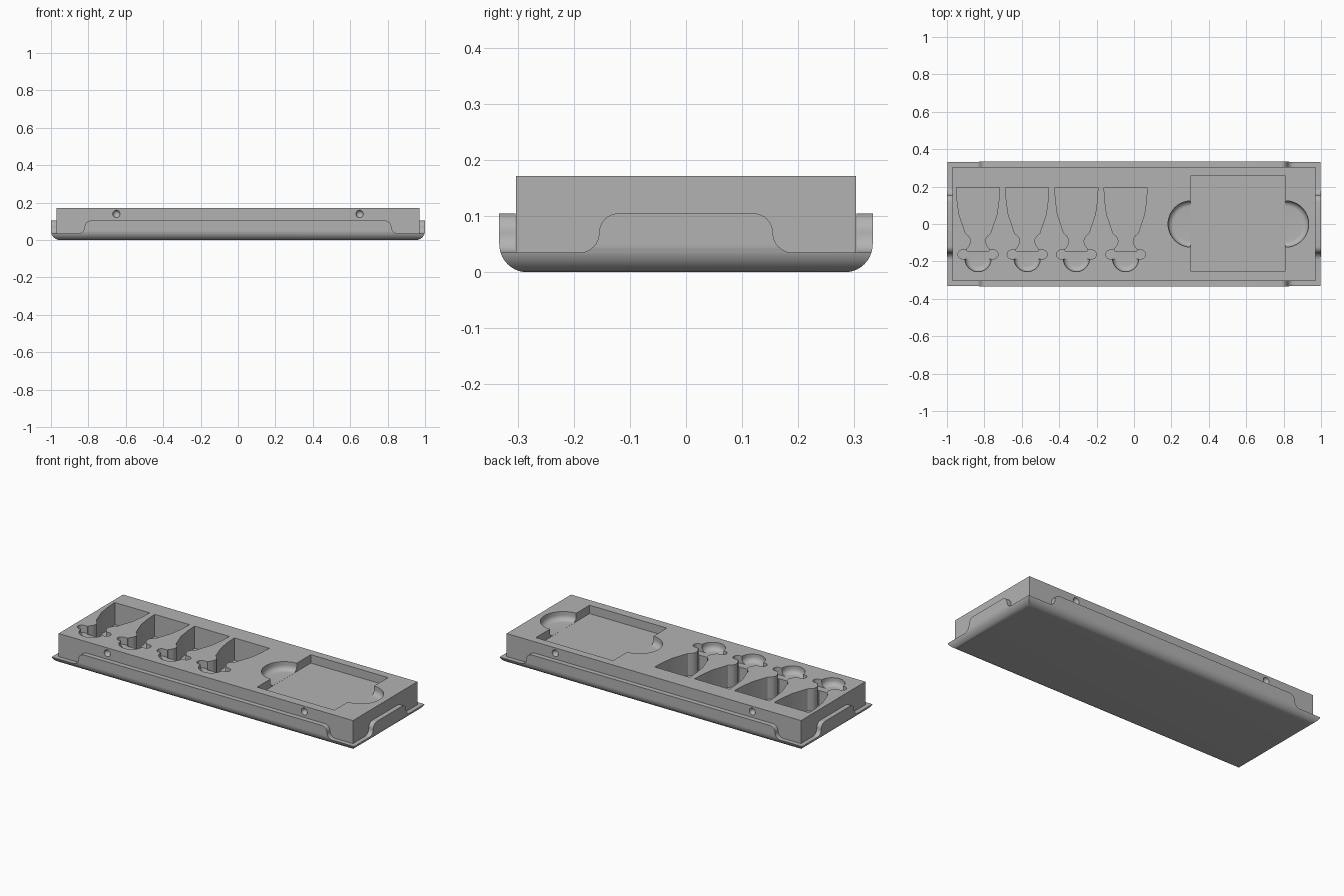
import bpy, bmesh, math
from mathutils import Vector

cube = bpy.data.objects.get("Cube")
if cube:
    bpy.data.objects.remove(cube, do_unlink=True)

grey = bpy.data.materials.new("plain grey")
grey.use_nodes = True
colour = (0.45, 0.45, 0.45, 1)
grey.diffuse_color = colour
grey.node_tree.nodes["Principled BSDF"].inputs["Base Color"].default_value = colour


def finish(name, bm):
    bmesh.ops.recalc_face_normals(bm, faces=bm.faces[:])
    mesh = bpy.data.meshes.new(name)
    bm.to_mesh(mesh)
    bm.free()
    mesh.materials.append(grey)
    obj = bpy.data.objects.new(name, mesh)
    bpy.context.collection.objects.link(obj)
    return obj


def loft(name, rings):
    """Join closed rings of equal length and cap both ends."""
    bm = bmesh.new()
    rows = [[bm.verts.new(p) for p in ring] for ring in rings]
    n = len(rows[0])
    for a, b in zip(rows, rows[1:]):
        for i in range(n):
            j = (i + 1) % n
            bm.faces.new((a[i], a[j], b[j], b[i]))
    bm.faces.new(rows[0][::-1])
    bm.faces.new(rows[-1])
    return finish(name, bm)


def rect(hx, hy, z):
    return [(-hx, -hy, z), (hx, -hy, z), (hx, hy, z), (-hx, hy, z)]


def block(name, hx, hy, z0, z1, cx=0, cy=0):
    return loft(name, [[(x + cx, y + cy, z) for x, y, z in rect(hx, hy, h)] for h in (z0, z1)])


def arc(cx, cy, r, a0, a1, steps=8):
    angles = [math.radians(a0 + (a1 - a0) * i / steps) for i in range(steps + 1)]
    return [(cx + r * math.cos(a), cy + r * math.sin(a)) for a in angles]


def prism(name, outline, z0, z1):
    return loft(name, [[(x, y, z) for x, y in outline] for z in (z0, z1)])


def round_well(name, x, y, r, floor, fillet):
    """Round cutter with a filleted lower edge."""
    profile = arc(r - fillet, floor + fillet, fillet, -90, 0) + [(r, 0.25)]
    return loft(name, [[(px, py, z) for px, py in arc(x, y, pr, 0, 352.5, 47)]
                       for pr, z in profile])


def cut(target, cutters):
    for cutter in cutters:
        cutter.hide_render = True
        mod = target.modifiers.new("cut", "BOOLEAN")
        mod.operation = "DIFFERENCE"
        mod.solver = "EXACT"
        mod.object = cutter
        bpy.context.view_layer.objects.active = target
        bpy.ops.object.modifier_apply(modifier=mod.name)
        bpy.data.objects.remove(cutter, do_unlink=True)


def smooth(obj):
    bpy.ops.object.select_all(action="DESELECT")
    obj.select_set(True)
    bpy.context.view_layer.objects.active = obj
    bpy.ops.object.shade_smooth_by_angle(angle=math.radians(30))


HX, HY, RIM, LIP = 1.0, 0.333, 0.105, 0.035
IX, IY, TOP = 0.971, 0.304, 0.172

# Tray with rounded lower edges and mitred corners
edge = arc(-0.05, 0.05, 0.05, -90, 0, 10)
rings = [rect(HX + inset, HY + inset, z) for inset, z in edge]
rings += [rect(HX, HY, RIM), rect(IX, IY, RIM), rect(IX, IY, 0.02)]
tray = loft("tray", rings)

# Curved drops in the tray wall towards each corner
r = (RIM - LIP) / 2


def drop(start):
    curve = arc(start, LIP + r, r, 90, 0) + arc(start + 2 * r, LIP + r, r, 180, 270)[1:]
    return [(start, 0.2)] + curve + [(1.1, LIP), (1.1, 0.2)]


notches = []
for sx in (-1, 1):
    for sy in (-1, 1):
        notches.append(loft("long_wall_notch", [[(sx * u, sy * y, z) for u, z in drop(0.785)]
                                                for y in (IY - 0.01, 0.4)]))
        notches.append(loft("end_wall_notch", [[(sx * x, sy * u, z) for u, z in drop(0.12)]
                                               for x in (IX - 0.01, 1.1)]))
cut(tray, notches)
smooth(tray)

# Insert block
insert = block("insert", IX - 0.0005, IY - 0.0005, 0.0205, TOP)

# Four goblet shaped pockets: deep cup, shallow collar and round foot
cup = [(0.115, 0.195), (0.112, 0.13), (0.101, 0.05), (0.075, -0.025), (0.067, -0.05),
       (0.05, -0.064), (0.04, -0.08), (0.038, -0.095), (0.045, -0.115), (0.06, -0.135)]
collar = arc(0.083, -0.163, 0.024, 90, -90)
cutters = []
for i in range(4):
    cx = -0.834 + 0.263 * i

    def mirrored(half):
        return [(cx + x, y) for x, y in half] + [(cx - x, y) for x, y in reversed(half)]

    cutters += [prism("cup_pocket", mirrored(cup + [(0.06, -0.145)]), 0.04, 0.25),
                prism("collar_pocket", mirrored(collar), 0.128, 0.25),
                round_well("foot_pocket", cx, -0.185, 0.07, 0.1275, 0.03)]

# Square pocket with finger wells at both sides
cutters.append(block("square_pocket", 0.255, 0.253, 0.122, 0.25, 0.556, 0.003))
for x in (0.306, 0.81):
    cutters.append(round_well("finger_well", x, 0.0, 0.124, 0.1225, 0.03))

# Round dimples in the long sides
for x in (-0.65, 0.65):
    for y in (-IY, IY):
        bm = bmesh.new()
        bmesh.ops.create_uvsphere(bm, u_segments=24, v_segments=12, radius=0.02)
        bmesh.ops.translate(bm, verts=bm.verts[:], vec=Vector((x, y, 0.14)))
        cutters.append(finish("dimple", bm))
cut(insert, cutters)
smooth(insert)
